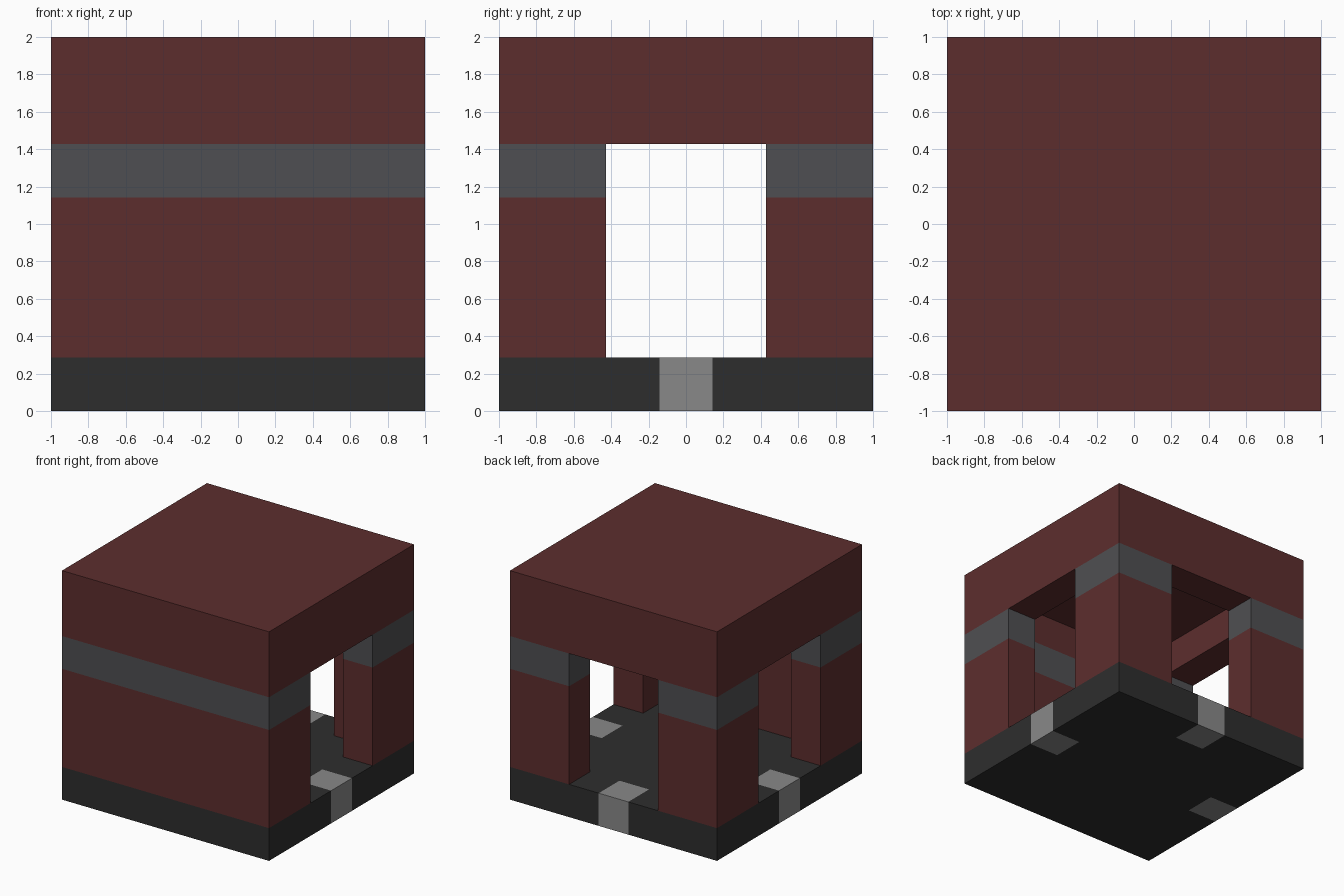
import bpy
import bmesh

cube = bpy.data.objects.get("Cube")
if cube:
    bpy.data.objects.remove(cube, do_unlink=True)

# The whole model follows a grid of seven units per side
U = 2 / 7


def material(name, r, g, b):
    m = bpy.data.materials.new(name)
    m.use_nodes = True
    m.diffuse_color = (r, g, b, 1)
    m.node_tree.nodes["Principled BSDF"].inputs["Base Color"].default_value = (r, g, b, 1)
    return m


RED = material("dark red", 0.108, 0.027, 0.027)
BAND = material("slate grey", 0.078, 0.078, 0.084)
BASE = material("charcoal", 0.027, 0.027, 0.027)
PALE = material("light grey", 0.25, 0.25, 0.25)


def prism(name, outline, low, high, mat):
    """Extrude a floor outline, in grid units, between two levels."""
    bm = bmesh.new()
    floor = bm.faces.new([bm.verts.new((x * U, y * U, low * U)) for x, y in outline])
    top = bmesh.ops.extrude_face_region(bm, geom=[floor])["geom"]
    verts = [v for v in top if isinstance(v, bmesh.types.BMVert)]
    bmesh.ops.translate(bm, verts=verts, vec=(0, 0, (high - low) * U))
    bmesh.ops.recalc_face_normals(bm, faces=bm.faces)
    mesh = bpy.data.meshes.new(name)
    bm.to_mesh(mesh)
    bm.free()
    mesh.materials.append(mat)
    obj = bpy.data.objects.new(name, mesh)
    bpy.context.collection.objects.link(obj)
    return obj


def rect(x0, x1, y0, y1):
    return [(x0, y0), (x1, y0), (x1, y1), (x0, y1)]


def mirrored(half):
    """Complete a symmetric outline from its +x half."""
    return half + [(-x, y) for x, y in reversed(half)]


E = 3.5      # outer edge
I = E - 1    # inner wall face
D = 1.5      # half width of a doorway
M = 0.5      # half width of a threshold

# Floor slab, notched where the thresholds sit
prism("floor_base", mirrored([(E, -E), (E, -M), (I, -M), (I, M), (E, M),
                              (E, E), (M, E), (M, I)]), 0, 1, BASE)
prism("back_threshold", rect(-M, M, I, E), 0, 1, PALE)
for side, s in (("left", 1), ("right", -1)):
    prism(side + "_threshold", rect(s * I, s * E, -M, M), 0, 1, PALE)

# Walls with a contrasting band: closed front with returns, two back corners
front = mirrored([(E, -E), (E, -D), (I, -D), (I, -I)])
corner = [(E, E), (D, E), (D, I), (I, I), (I, D), (E, D)]
for part, low, high, mat in (("wall", 1, 4, RED), ("band", 4, 5, BAND)):
    prism("front_" + part, front, low, high, mat)
    for side, s in (("left", 1), ("right", -1)):
        prism(f"back_{side}_{part}", [(s * x, y) for x, y in corner], low, high, mat)

# Lintels above the doorways and the flat roof
prism("front_and_side_lintel", mirrored([(E, -E), (E, E), (I, E), (I, -I)]), 5, 6, RED)
prism("back_lintel", rect(-I, I, I, E), 5, 6, RED)
prism("roof", rect(-E, E, -E, E), 6, 7, RED)
